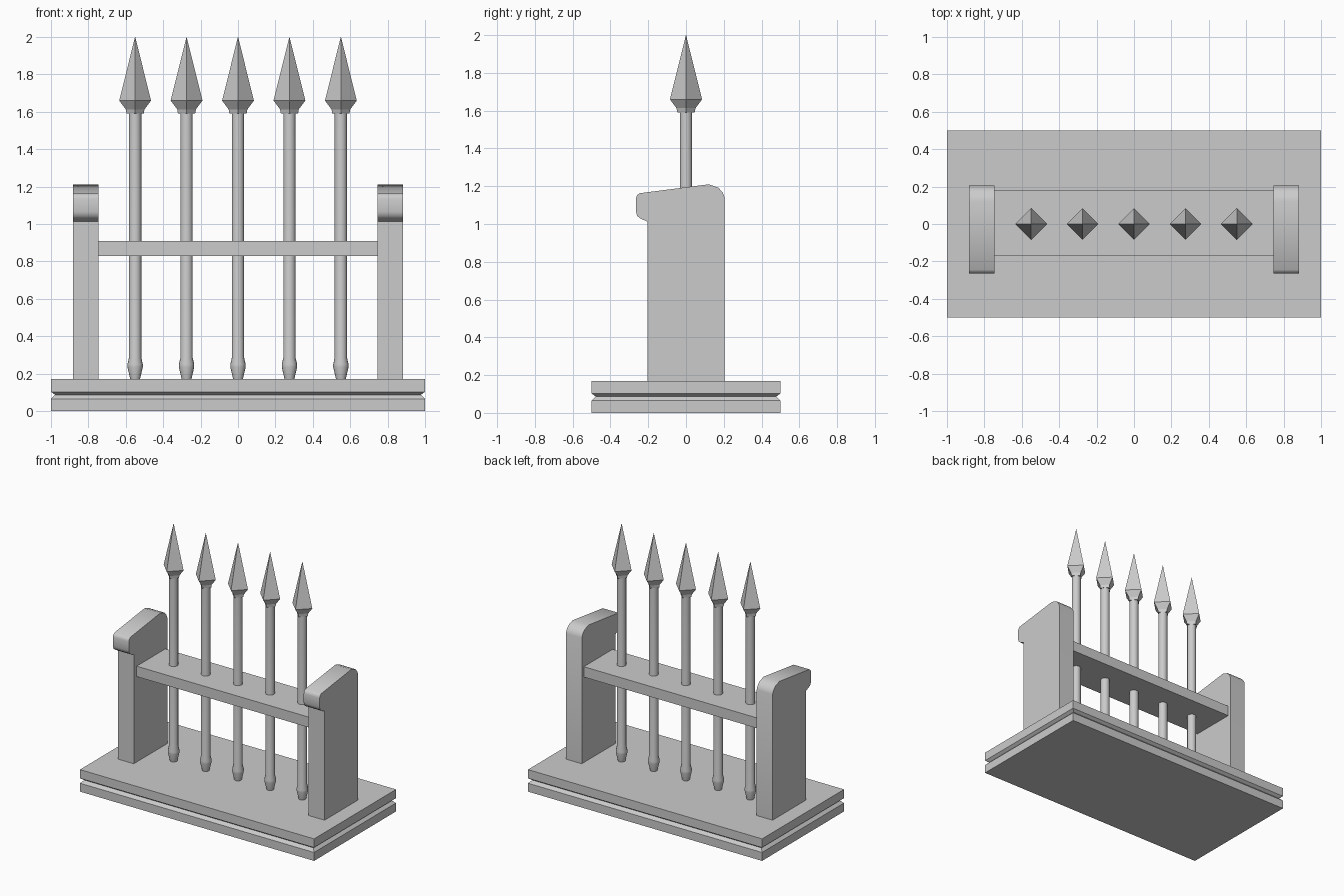
import bpy
import math

cube = bpy.data.objects.get("Cube")
if cube:
    bpy.data.objects.remove(cube, do_unlink=True)

GREY = (0.6, 0.6, 0.6, 1.0)
stone = bpy.data.materials.new("grey")
stone.use_nodes = True
stone.diffuse_color = GREY
shader = next(n for n in stone.node_tree.nodes if n.type == 'BSDF_PRINCIPLED')
shader.inputs["Base Color"].default_value = GREY
shader.inputs["Roughness"].default_value = 0.8


def loft(name, rings, smooth_angle=None):
    """Join equal-length rings of points into a closed, capped solid."""
    n = len(rings[0])
    verts = [p for ring in rings for p in ring]
    faces = [tuple(reversed(range(n))),
             tuple(range(len(verts) - n, len(verts)))]
    for r in range(len(rings) - 1):
        for i in range(n):
            j = (i + 1) % n
            faces.append((r * n + i, r * n + j, (r + 1) * n + j, (r + 1) * n + i))
    mesh = bpy.data.meshes.new(name)
    mesh.from_pydata(verts, [], faces)
    mesh.materials.append(stone)
    obj = bpy.data.objects.new(name, mesh)
    bpy.context.collection.objects.link(obj)
    if smooth_angle:
        bpy.ops.object.select_all(action='DESELECT')
        obj.select_set(True)
        bpy.context.view_layer.objects.active = obj
        bpy.ops.object.shade_smooth_by_angle(angle=math.radians(smooth_angle))
    return obj


def rectangle(hx, hy, z, y=0):
    return [(-hx, y - hy, z), (hx, y - hy, z), (hx, y + hy, z), (-hx, y + hy, z)]


def circle(x, radius, z, sides):
    return [(x + radius * math.cos(math.tau * i / sides),
             radius * math.sin(math.tau * i / sides), z) for i in range(sides)]


# Base slab with a V groove running around its edge
loft("base", [rectangle(1 - inset, 0.5 - inset, z) for inset, z in
              [(0, 0), (0, 0.065), (0.022, 0.087), (0, 0.103), (0, 0.17)]])

# Side posts with a sloping top and a rounded front lip
POST = [(-0.205, 0.17), (0.205, 0.17), (0.205, 1.14), (0.195, 1.165),
        (0.172, 1.192), (0.12, 1.21), (-0.245, 1.163), (-0.26, 1.152),
        (-0.265, 1.135), (-0.265, 1.065), (-0.258, 1.042), (-0.24, 1.028),
        (-0.205, 1.013)]
for side, label in ((-1, "right"), (1, "left")):
    xc = side * 0.815
    loft(label + "_post", [[(x, y, z) for y, z in POST]
                           for x in (xc - 0.068, xc + 0.068)], 40)

# Cross rail between the posts
loft("cross_rail", [rectangle(0.75, 0.175, z, 0.005) for z in (0.83, 0.91)])

# Spears: round shaft with a pointed foot, square collar and pyramid head
SHAFT = [(0.026, 0.17), (0.041, 0.235), (0.041, 0.25), (0.033, 0.285), (0.033, 1.6)]
HEAD = [(0.046, 1.59), (0.05, 1.613), (0.085, 1.66), (0.0005, 2.0)]
for k in range(5):
    x = (k - 2) * 0.275
    loft(f"spear_shaft_{k + 1}", [circle(x, r, z, 16) for r, z in SHAFT], 30)
    loft(f"spear_head_{k + 1}", [circle(x, r, z, 4) for r, z in HEAD])
